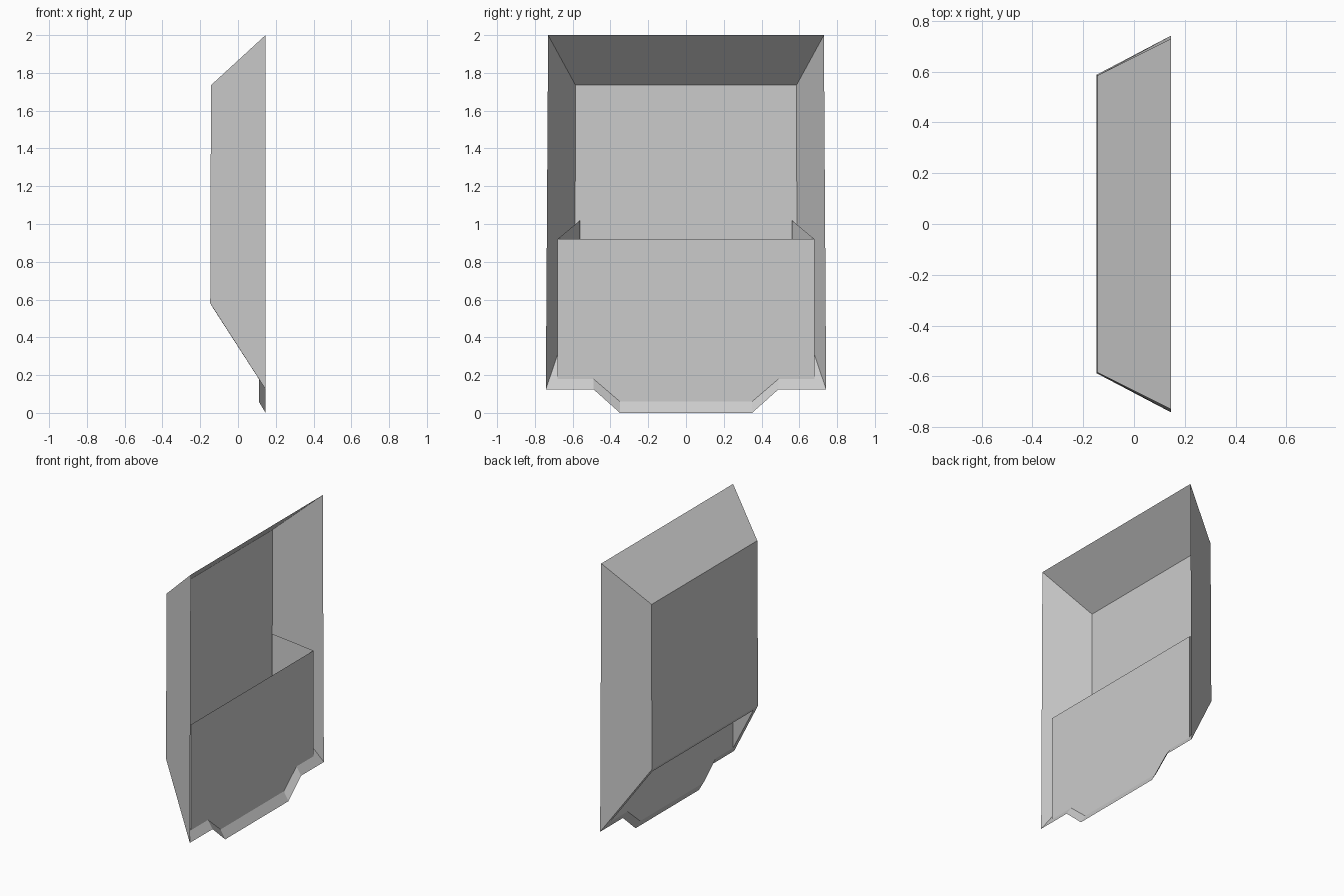
import bpy
import bmesh
from mathutils import Vector

cube = bpy.data.objects.get("Cube")
if cube:
    bpy.data.objects.remove(cube, do_unlink=True)

grey = bpy.data.materials.new("plain grey")
grey.use_nodes = True
COLOUR = (0.6, 0.6, 0.6, 1.0)
grey.diffuse_color = COLOUR
grey.node_tree.nodes["Principled BSDF"].inputs["Base Color"].default_value = COLOUR


def mirror(p):
    return (p[0], -p[1], p[2])


def sheet(name, faces, facing):
    """Thin sheet part; every face is turned towards the facing direction."""
    bm = bmesh.new()
    for points in faces:
        bm.faces.new([bm.verts.new(p) for p in points])
    bmesh.ops.remove_doubles(bm, verts=bm.verts, dist=0.0005)
    bm.normal_update()
    for f in bm.faces:
        if f.normal.dot(Vector(facing)) < 0:
            f.normal_flip()
    mesh = bpy.data.meshes.new(name)
    bm.to_mesh(mesh)
    bm.free()
    mesh.materials.append(grey)
    obj = bpy.data.objects.new(name, mesh)
    bpy.context.collection.objects.link(obj)
    return obj


# Corners of the shell on the left half
back_top = (-0.143, 0.585, 1.735)
back_low = (-0.147, 0.588, 0.58)
rim_top = (0.146, 0.73, 2.0)
rim_low = (0.146, 0.742, 0.125)

# Corners of the pocket on the left half
front_top = (0.11, 0.68, 0.92)
front_low = (0.11, 0.68, 0.18)
rear_top = (-0.13, 0.56, 1.02)
rear_low = (-0.13, 0.56, 0.552)

# Lower outlines of the rim and of the pocket front, with the tab
rim_edge = [rim_low, (0.146, 0.49, 0.125), (0.146, 0.35, 0.0)]
front_edge = [front_low, (0.11, 0.49, 0.18), (0.11, 0.35, 0.06)]


def full(half):
    return half + [mirror(p) for p in reversed(half)]


# Open shell
sheet("back_panel", [full([back_top, back_low])], (-1, 0, 0))
sheet("top_panel", [full([back_top, rim_top])], (-1, 0, 1))
side = [back_top, rim_top, rim_low, back_low]
sheet("left_side_panel", [side], (0, 1, 0))
sheet("right_side_panel", [[mirror(p) for p in side]], (0, -1, 0))

# Pocket front with its tab, and tapering pocket sides
sheet("pocket_front", [full([front_top] + front_edge)], (1, 0, 0))
pocket_side = [front_top, front_low, rear_low, rear_top]
sheet("left_pocket_side", [pocket_side], (0, -1, 0))
sheet("right_pocket_side", [[mirror(p) for p in pocket_side]], (0, 1, 0))

# Sloping bottom frame between the shell and the open pocket
outer = full([back_low] + rim_edge)
inner = full([rear_low] + front_edge)
n = len(outer)
strips = [[outer[i], outer[(i + 1) % n], inner[(i + 1) % n], inner[i]]
          for i in range(n)]
sheet("bottom_frame", strips, (-0.84, 0, -0.54))
